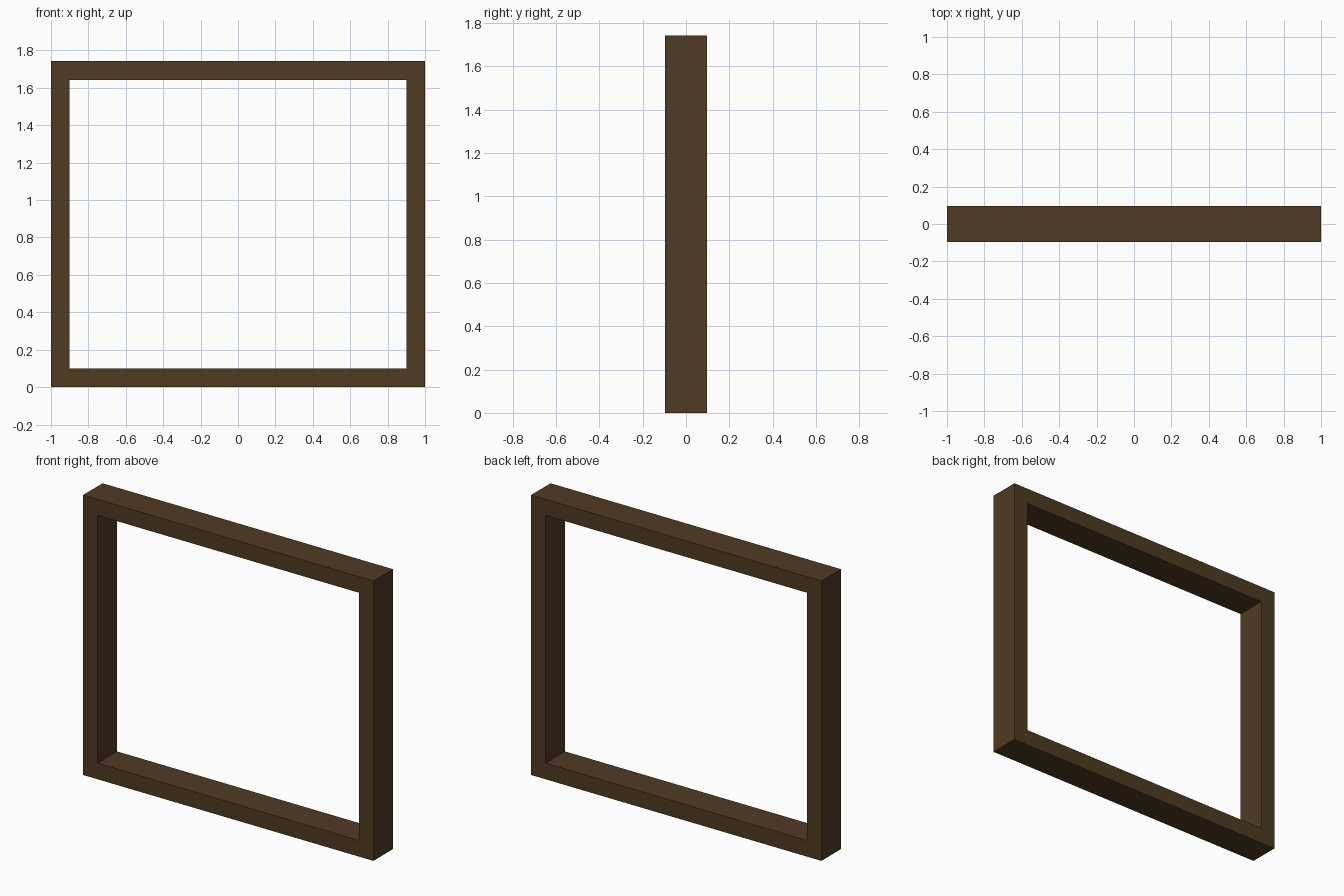
import bpy, bmesh

if "Cube" in bpy.data.objects:
    bpy.data.objects.remove(bpy.data.objects["Cube"])

W, H, D, T = 2.0, 1.743, 0.192, 0.1   # width, height, depth, bar thickness

wood = bpy.data.materials.new("dark_brown_wood")
wood.diffuse_color = (0.080, 0.043, 0.016, 1.0)
wood.use_nodes = True
wood.node_tree.nodes["Principled BSDF"].inputs["Base Color"].default_value = wood.diffuse_color


def rectangle(bm, inset, y):
    """Four corners of an upright rectangle, inset from the outer edge."""
    x, low, high = W / 2 - inset, inset, H - inset
    return [bm.verts.new((px, y, pz)) for px, pz in
            ((-x, low), (x, low), (x, high), (-x, high))]


# Frame: rectangular section swept round the opening, with square corners
bm = bmesh.new()
rings = [rectangle(bm, inset, y) for inset, y in
         ((0, -D / 2), (T, -D / 2), (T, D / 2), (0, D / 2))]
for k in range(4):
    a, b = rings[k], rings[(k + 1) % 4]
    for i in range(4):
        j = (i + 1) % 4
        bm.faces.new((a[i], a[j], b[j], b[i]))
bmesh.ops.recalc_face_normals(bm, faces=bm.faces)

mesh = bpy.data.meshes.new("window_frame")
bm.to_mesh(mesh)
bm.free()
mesh.materials.append(wood)
frame = bpy.data.objects.new("window_frame", mesh)
bpy.context.collection.objects.link(frame)
